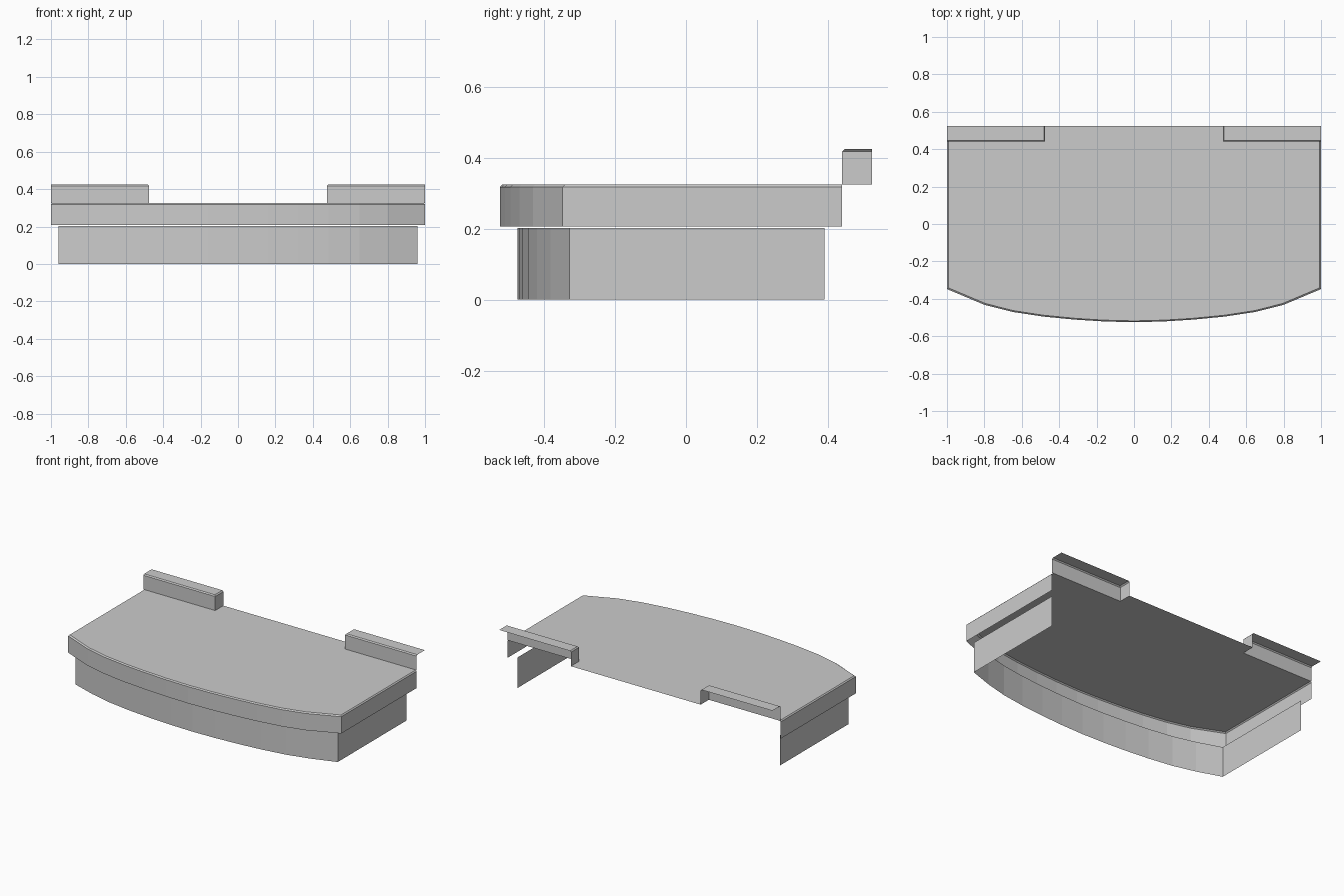
import bpy

if "Cube" in bpy.data.objects:
    bpy.data.objects.remove(bpy.data.objects["Cube"])

BEVEL = 0.007


def make(name, verts, faces):
    mesh = bpy.data.meshes.new(name)
    mesh.from_pydata(verts, [], faces)
    mesh.validate()
    obj = bpy.data.objects.new(name, mesh)
    bpy.context.collection.objects.link(obj)
    return obj


def mirrored(half):
    """Complete a left-right symmetric path whose last point is on x = 0."""
    return half + [(-x, y) for x, y in reversed(half[:-1])]


def strips(rows):
    """Join equally long rows of points with quads."""
    n = len(rows[0])
    verts = [p for row in rows for p in row]
    faces = [(r * n + i + 1, r * n + i, (r + 1) * n + i, (r + 1) * n + i + 1)
             for r in range(len(rows) - 1) for i in range(n - 1)]
    return verts, faces


def level(path, z):
    return [(x, y, z) for x, y in path]


# Bowed outline, from the back right corner round to the front centre
bow = [(0.8, -0.432), (0.65, -0.47), (0.485, -0.495),
       (0.32, -0.511), (0.16, -0.521), (0, -0.525)]
outer = mirrored([(1, 0.44), (1, -0.348)] + bow)
inner = [(x * (1 - BEVEL), y + (BEVEL if y < 0 else 0)) for x, y in outer]
lower = mirrored([(0.96, 0.39), (0.96, -0.328)] + [(x, y + 0.05) for x, y in bow])

# Recessed lower skirt, open at the back
make("lower_skirt", *strips([level(lower, 0), level(lower, 0.202)]))

# Upper rim with a narrow bevelled edge
make("upper_rim", *strips([level(outer, 0.207), level(outer, 0.318),
                           level(inner, 0.325)]))

# Flat top, running back between the two rails
RAIL_X = 0.475
tab = [(-RAIL_X, 0.44), (-RAIL_X, 0.525), (RAIL_X, 0.525), (RAIL_X, 0.44)]
top = inner + tab
make("top_surface", level(top, 0.325), [tuple(reversed(range(len(top))))])

# Back rails: front wall, inner end and bevelled top, open behind
foot = [(1, 0.44), (RAIL_X, 0.44), (RAIL_X, 0.525)]
crown = [(1, 0.44 + BEVEL), (RAIL_X + BEVEL, 0.44 + BEVEL), (RAIL_X + BEVEL, 0.525)]
verts, faces = strips([level(foot, 0.325), level(foot, 0.418), level(crown, 0.425)])
verts.append((1, 0.525, 0.425))
faces.append((6, 9, 8, 7))
for side, sign in (("right", 1), ("left", -1)):
    make(f"back_rail_{side}", [(sign * x, y, z) for x, y, z in verts],
         [f[::sign] for f in faces])
